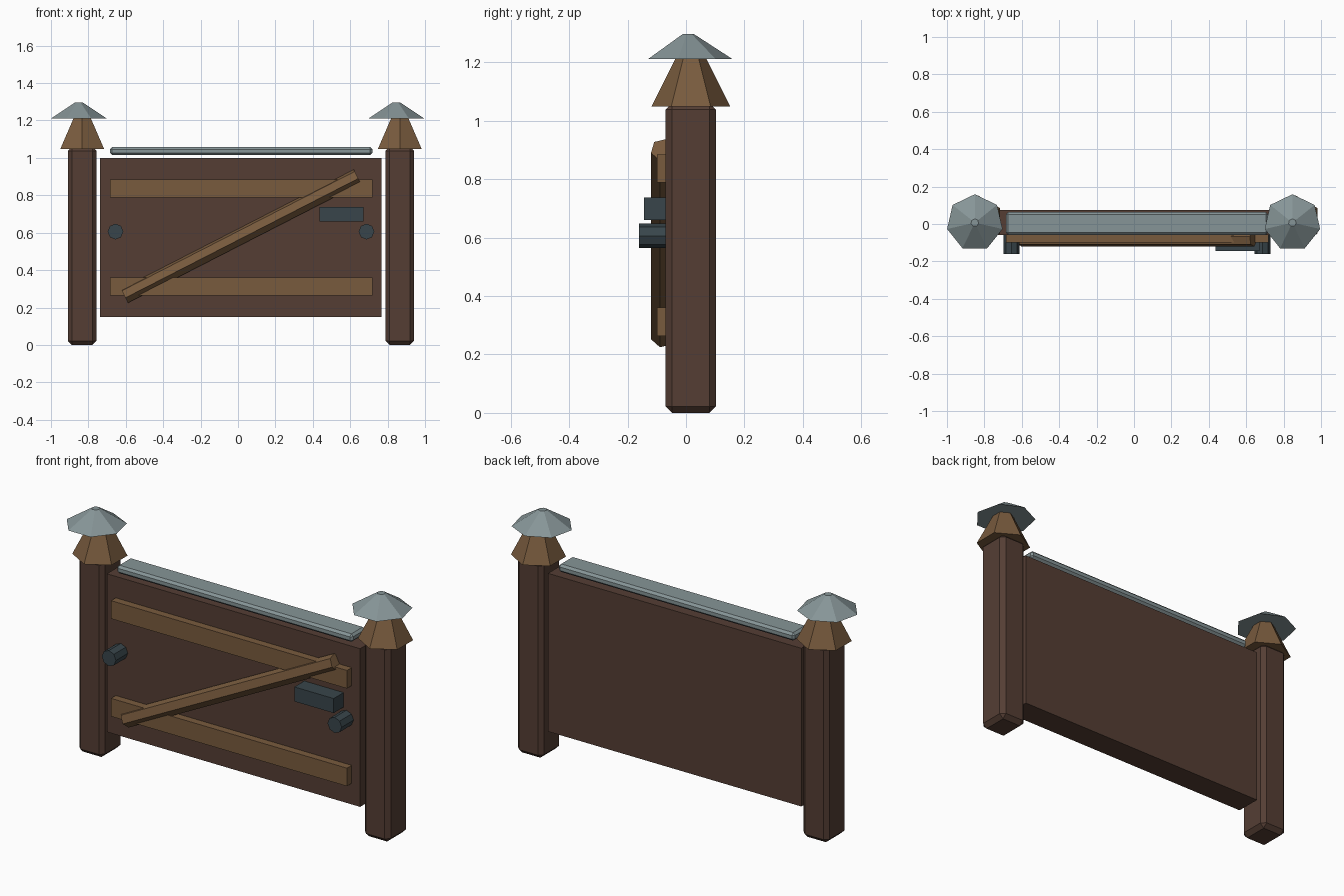
import bpy
from math import pi, radians, atan2, hypot
from mathutils import Matrix, Vector

if "Cube" in bpy.data.objects:
    bpy.data.objects.remove(bpy.data.objects["Cube"])


def material(name, r, g, b):
    m = bpy.data.materials.new(name)
    m.diffuse_color = (r, g, b, 1)
    m.use_nodes = True
    m.node_tree.nodes["Principled BSDF"].inputs["Base Color"].default_value = m.diffuse_color
    return m


DARK_WOOD = material("dark_wood", 0.09, 0.048, 0.034)
LIGHT_WOOD = material("light_wood", 0.19, 0.105, 0.048)
PALE_METAL = material("pale_metal", 0.24, 0.30, 0.31)
DARK_METAL = material("dark_metal", 0.04, 0.06, 0.07)


def box(name, x, y, z, mat, bevel=0):
    """Box from (min, max) ranges, with optional chamfered edges."""
    bpy.ops.mesh.primitive_cube_add(size=1)
    ob = bpy.context.object
    ob.name = name
    ob.data.transform(Matrix.Diagonal((x[1] - x[0], y[1] - y[0], z[1] - z[0], 1)))
    ob.location = [(a + b) / 2 for a, b in (x, y, z)]
    ob.data.materials.append(mat)
    if bevel:
        mod = ob.modifiers.new("chamfer", "BEVEL")
        mod.width = bevel
        mod.segments = 1
    return ob


def cone(name, sides, r1, r2, depth, matrix, mat, turn=0.0):
    """Flat-sided cone or prism; turn is the angle of a corner from +x."""
    bpy.ops.mesh.primitive_cone_add(vertices=sides, radius1=r1, radius2=r2, depth=depth)
    ob = bpy.context.object
    ob.name = name
    # Blender puts the first corner on +y
    ob.data.transform(Matrix.Rotation(turn - pi / 2, 4, "Z"))
    ob.matrix_world = matrix
    ob.data.materials.append(mat)
    return ob


# Posts with a wooden collar and a metal cap
for side, x in (("left", -0.833), ("right", 0.865)):
    box(side + "_post", (x - 0.077, x + 0.077), (-0.07, 0.102), (0, 1.06), DARK_WOOD, 0.022)
    cone(side + "_post_collar", 6, 0.135, 0.045, 0.18,
         Matrix.Translation((x, 0.017, 1.138)), LIGHT_WOOD, pi / 2)
    cone(side + "_post_cap", 7, 0.152, 0.021, 0.085,
         Matrix.Translation((x - 0.018, 0.007, 1.2535)), PALE_METAL, pi / 2)

# Gate panel and the metal strip above it
box("gate_panel", (-0.738, 0.768), (-0.06, 0.075), (0.15, 1.0), DARK_WOOD)
box("top_strip", (-0.685, 0.718), (-0.058, 0.063), (1.015, 1.058), PALE_METAL, 0.012)

# Horizontal rails
for name, z in (("lower_rail", (0.263, 0.36)), ("upper_rail", (0.788, 0.885))):
    box(name, (-0.685, 0.718), (-0.10, -0.05), z, LIGHT_WOOD)

# Six-sided diagonal brace, its section twisted a little about its length
a, b = Vector((-0.607, -0.078, 0.262)), Vector((0.638, -0.078, 0.900))
along = (b - a).normalized()
up = Vector((-along.z, 0, along.x))
frame = Matrix((up, along.cross(up), along)).transposed().to_4x4()
front = frame.col[1][1]
cone("diagonal_brace", 6, 0.0433, 0.0433, (b - a).length,
     Matrix.Translation((a + b) / 2) @ frame, LIGHT_WOOD,
     radians(15) * (1 if front > 0 else -1))

# Round bolts and the latch block
for side, x in (("left", -0.655), ("right", 0.687)):
    cone(side + "_bolt", 8, 0.042, 0.042, 0.111,
         Matrix.Translation((x, -0.1055, 0.606)) @ Matrix.Rotation(pi / 2, 4, "X"),
         DARK_METAL, pi / 2)
box("latch", (0.436, 0.67), (-0.144, -0.055), (0.66, 0.738), DARK_METAL)
